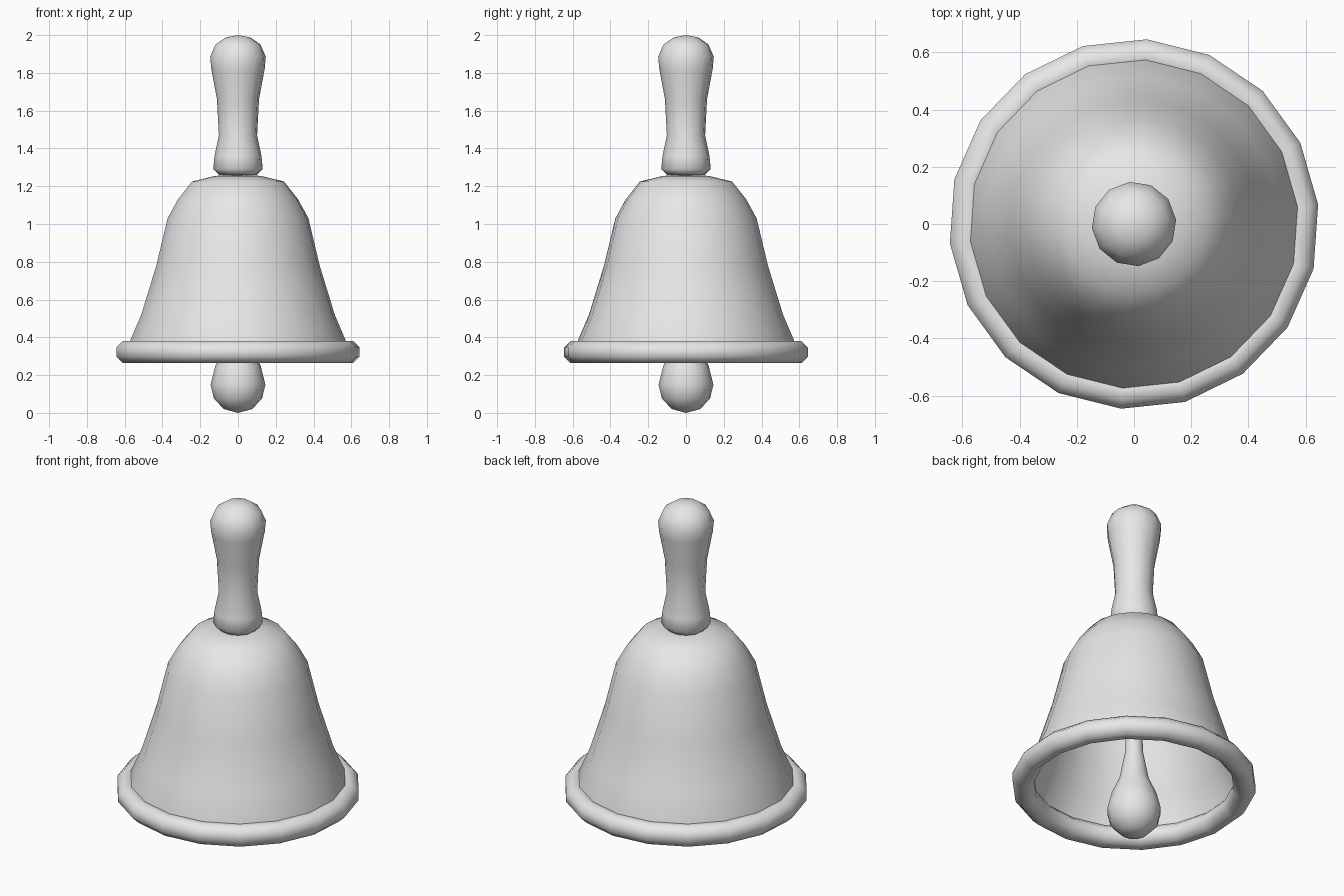
import bpy
import bmesh
import math

cube = bpy.data.objects.get("Cube")
if cube:
    bpy.data.objects.remove(cube, do_unlink=True)

grey = bpy.data.materials.new("light grey")
grey.use_nodes = True
colour = (0.8, 0.8, 0.8, 1)
grey.diffuse_color = colour
grey.node_tree.nodes["Principled BSDF"].inputs["Base Color"].default_value = colour


def lathe(name, profile, sides, turn=0, closed=False):
    """Spin a profile of (radius, height) points around the z axis."""
    bm = bmesh.new()
    rings = []
    for r, z in profile:
        if r == 0:
            rings.append([bm.verts.new((0, 0, z))] * sides)
            continue
        angles = [turn + math.tau * i / sides for i in range(sides)]
        rings.append([bm.verts.new((r * math.cos(a), r * math.sin(a), z)) for a in angles])
    pairs = list(zip(rings, rings[1:]))
    if closed:
        pairs.append((rings[-1], rings[0]))
    for a, b in pairs:
        for i in range(sides):
            j = (i + 1) % sides
            corners = dict.fromkeys([a[i], a[j], b[j], b[i]])
            bm.faces.new(list(corners))
    bmesh.ops.recalc_face_normals(bm, faces=bm.faces)
    mesh = bpy.data.meshes.new(name)
    bm.to_mesh(mesh)
    bm.free()
    mesh.materials.append(grey)
    mesh.shade_smooth()
    obj = bpy.data.objects.new(name, mesh)
    bpy.context.collection.objects.link(obj)
    return obj


turn = math.radians(6)

# Hollow bell body, with a thin wall
body = lathe("bell_body", [
    (0, 1.26), (0.12, 1.255), (0.245, 1.225), (0.32, 1.13), (0.375, 1.03),
    (0.435, 0.78), (0.515, 0.52), (0.575, 0.38), (0.585, 0.31),
    (0.565, 0.31), (0.555, 0.38), (0.495, 0.52), (0.415, 0.78),
    (0.355, 1.03), (0.3, 1.12), (0.23, 1.2), (0.12, 1.235), (0, 1.24)], 18, turn)

# Rounded rim around the mouth
rim_profile = [(0.59 + 0.062 * math.cos(math.tau * (i + 0.5) / 8),
                0.322 + 0.062 * math.sin(math.tau * (i + 0.5) / 8)) for i in range(8)]
lathe("rim", rim_profile, 18, turn, closed=True)

# Waisted handle
lathe("handle", [
    (0, 2.0), (0.065, 1.988), (0.12, 1.95), (0.148, 1.885), (0.142, 1.82),
    (0.112, 1.66), (0.102, 1.47), (0.125, 1.36), (0.132, 1.29),
    (0.1, 1.26), (0, 1.25)], 12, turn)

# Clapper: tapered stem flowing into a ball
lathe("clapper", [
    (0, 1.24), (0.035, 1.24), (0.038, 0.8), (0.05, 0.5), (0.08, 0.34),
    (0.122, 0.245), (0.146, 0.15), (0.128, 0.075), (0.075, 0.02), (0, 0)], 12, turn)
